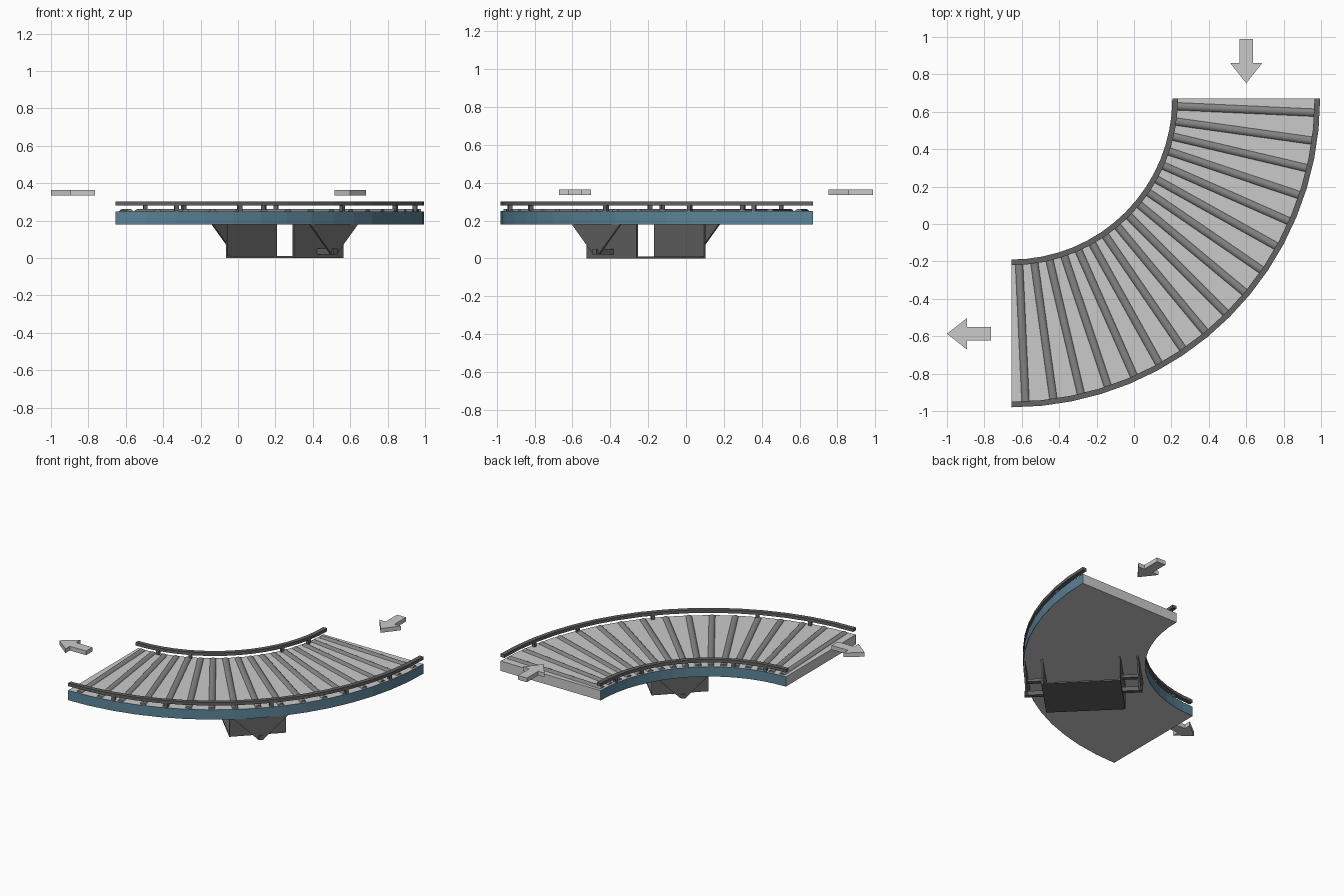
import bpy, bmesh, math
from mathutils import Matrix, Vector

if "Cube" in bpy.data.objects:
    bpy.data.objects.remove(bpy.data.objects["Cube"])

CX, CY = -0.655, 0.67          # centre of the bend
SEG = 16


def mat(name, r, g, b):
    m = bpy.data.materials.new(name)
    m.diffuse_color = (r, g, b, 1)
    m.use_nodes = True
    m.node_tree.nodes["Principled BSDF"].inputs["Base Color"].default_value = m.diffuse_color
    return m


LIGHT = mat("light_grey", 0.59, 0.59, 0.59)
DARK = mat("dark_grey", 0.125, 0.125, 0.13)
BLUE = mat("steel_blue", 0.107, 0.233, 0.315)
ROLL = mat("roller_grey", 0.235, 0.235, 0.235)


def finish(bm, name, m):
    bmesh.ops.recalc_face_normals(bm, faces=bm.faces)
    me = bpy.data.meshes.new(name)
    bm.to_mesh(me)
    bm.free()
    me.materials.append(m)
    ob = bpy.data.objects.new(name, me)
    bpy.context.collection.objects.link(ob)
    return ob


def polar(r, deg, z=0):
    # angle measured from -y (exit end) to +x (entry end)
    a = math.radians(deg)
    return Vector((CX + r * math.sin(a), CY - r * math.cos(a), z))


def arc_bar(name, r0, r1, z0, z1, m):
    bm = bmesh.new()
    rings = []
    for i in range(SEG + 1):
        d = 90 * i / SEG
        rings.append([bm.verts.new(polar(r, d, z)) for r, z in
                      ((r0, z0), (r1, z0), (r1, z1), (r0, z1))])
    for a, b in zip(rings, rings[1:]):
        for k in range(4):
            bm.faces.new((a[k], a[(k + 1) % 4], b[(k + 1) % 4], b[k]))
    bm.faces.new(rings[0])
    bm.faces.new(rings[-1])
    return finish(bm, name, m)


def prism(name, pts, depth, m, M=Matrix()):
    # extrude a 2D outline (local xy) along local z, then place with M
    bm = bmesh.new()
    f = bm.faces.new([bm.verts.new((x, y, 0)) for x, y in pts])
    g = bmesh.ops.extrude_face_region(bm, geom=[f])
    bmesh.ops.translate(bm, vec=(0, 0, depth),
                        verts=[v for v in g["geom"] if isinstance(v, bmesh.types.BMVert)])
    bm.transform(M)
    return finish(bm, name, m)


def box(name, lo, hi, m, M=Matrix()):
    pts = [(lo[0], lo[1]), (hi[0], lo[1]), (hi[0], hi[1]), (lo[0], hi[1])]
    return prism(name, pts, hi[2] - lo[2], m, M @ Matrix.Translation((0, 0, lo[2])))


# curved bed, side frames and guard rails
arc_bar("bed", 0.863, 1.647, 0.18, 0.25, LIGHT)
arc_bar("inner_frame", 0.86, 0.863, 0.18, 0.25, BLUE)
arc_bar("outer_frame", 1.647, 1.65, 0.18, 0.25, BLUE)
arc_bar("inner_rail", 0.86, 0.89, 0.28, 0.302, DARK)
arc_bar("outer_rail", 1.62, 1.65, 0.28, 0.302, DARK)

# rail posts
for side, r, angles in (("inner", 0.875, (10.5, 24.7, 65, 79)),
                        ("outer", 1.632, (11.5, 24, 48, 66.5, 79))):
    for i, d in enumerate(angles):
        M = Matrix.Translation(polar(r, d)) @ Matrix.Rotation(math.radians(d), 4, 'Z')
        box(f"{side}_post_{i}", (-0.011, -0.011, 0.245), (0.011, 0.011, 0.285), DARK, M)

# rollers
N = 17
for i in range(N):
    d = 90 * (i + 0.5) / N
    a, b = polar(0.875, d, 0.238), polar(1.635, d, 0.238)
    bm = bmesh.new()
    bmesh.ops.create_cone(bm, cap_ends=True, segments=20, radius1=0.024,
                          radius2=0.024, depth=(b - a).length)
    bm.transform(Matrix.Translation((a + b) / 2)
                 @ (b - a).to_track_quat('Z', 'Y').to_matrix().to_4x4())
    for f in bm.faces:
        f.smooth = len(f.verts) == 4
    finish(bm, f"roller_{i}", ROLL)

# stand under the middle: local x points radially outward
S = Matrix.Translation((0.25, -0.212, 0)) @ Matrix.Rotation(math.radians(-45), 4, 'Z')
L, W = 0.257, 0.187
box("stand_base", (-L, -W, 0), (L, W, 0.01), DARK, S)
for name, flip in (("outer", 0), ("inner", math.pi)):
    M = S @ Matrix.Rotation(flip, 4, 'Z')
    box(f"stand_plate_{name}", (L - 0.01, -W, 0.0), (L, W, 0.18), DARK, M)
    # triangular bracket standing beyond the plate, tied by two bars
    T = M @ Matrix(((0, 0, 1, L + 0.105), (1, 0, 0, 0), (0, 1, 0, 0), (0, 0, 0, 1)))
    prism(f"bracket_{name}", [(-0.18, 0.18), (-0.018, 0.02), (0.018, 0.02), (0.18, 0.18)],
          0.012, DARK, T)
    box(f"lower_tie_{name}", (L, -0.015, 0.02), (L + 0.125, 0.015, 0.05), DARK, M)
    box(f"upper_tie_{name}", (L, -0.015, 0.12), (L + 0.11, 0.015, 0.14), DARK, M)

# direction arrows (outline points along +x, tip at origin)
ARROW = [(0, 0), (-0.108, 0.085), (-0.108, 0.035), (-0.236, 0.035),
         (-0.236, -0.035), (-0.108, -0.035), (-0.108, -0.085)]
for name, pos, ang in (("entry_arrow", (0.6, 0.752, 0.335), -90),
                       ("exit_arrow", (-1.0, -0.587, 0.335), 180)):
    prism(name, ARROW, 0.03, LIGHT,
          Matrix.Translation(pos) @ Matrix.Rotation(math.radians(ang), 4, 'Z'))
